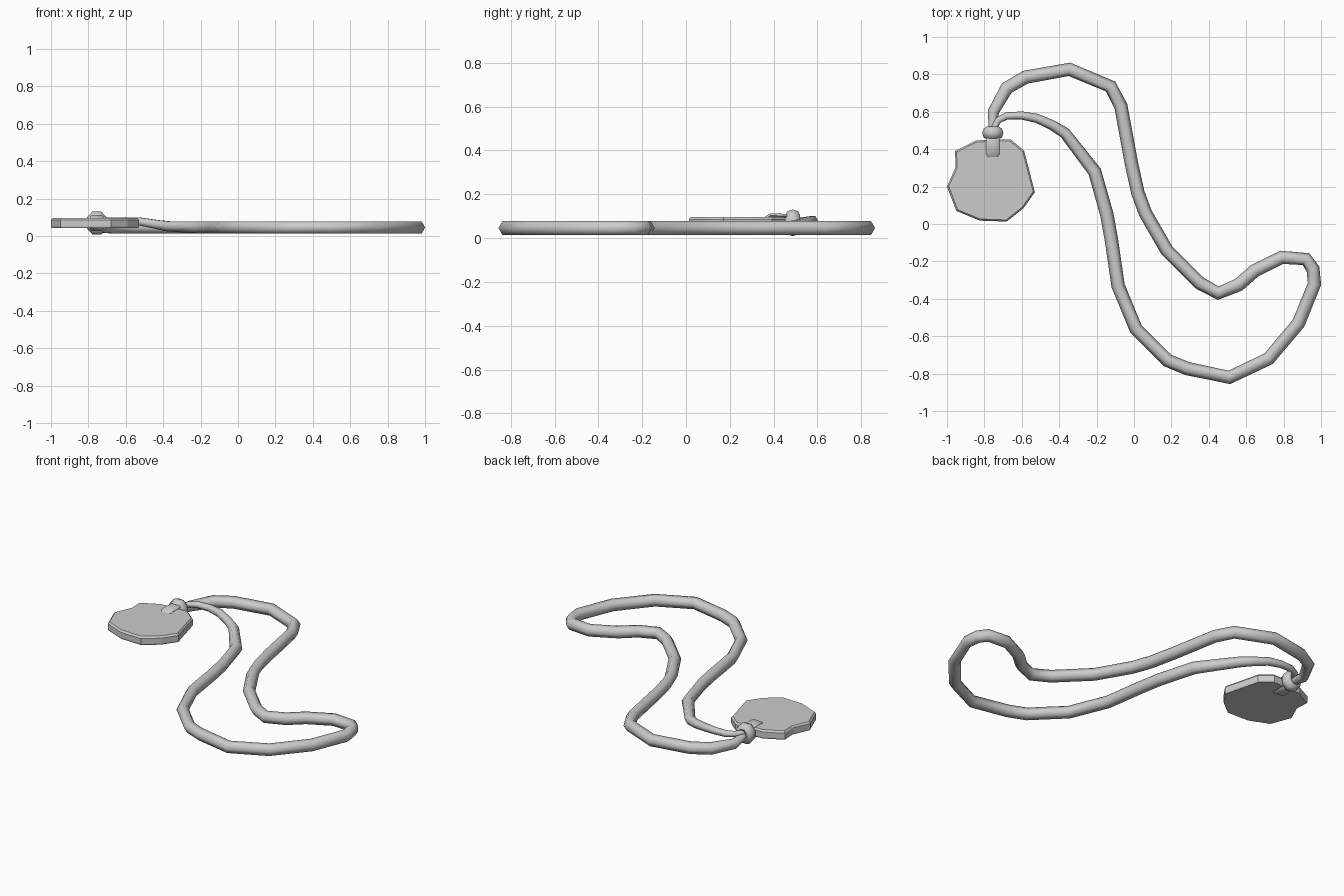
import bpy, bmesh, math
from mathutils import Vector

if "Cube" in bpy.data.objects:
    bpy.data.objects.remove(bpy.data.objects["Cube"])


def finish(name, bm, smooth_angle=None):
    bmesh.ops.recalc_face_normals(bm, faces=bm.faces)
    mesh = bpy.data.meshes.new(name)
    bm.to_mesh(mesh)
    bm.free()
    ob = bpy.data.objects.new(name, mesh)
    bpy.context.collection.objects.link(ob)
    if smooth_angle:
        bpy.ops.object.select_all(action='DESELECT')
        ob.select_set(True)
        bpy.context.view_layer.objects.active = ob
        bpy.ops.object.shade_smooth_by_angle(angle=math.radians(smooth_angle))
    return ob


def sweep(bm, path, section, side=None, closed=False):
    """Sweep a section of (across, up) points along (position, scale) stations."""
    n, rings = len(path), []
    for i, (p, scale) in enumerate(path):
        a = path[(i - 1) % n][0] if closed or i else p
        b = path[(i + 1) % n][0] if closed or i < n - 1 else p
        t1 = (p - a).normalized()
        t2 = (b - p).normalized()
        t = (t1 + t2).normalized()
        across = side or t.cross(Vector((0, 0, 1))).normalized()
        up = across.cross(t)
        rings.append([bm.verts.new(p + (across * u + up * v) * scale) for u, v in section])
    m = len(section)
    for i in range(n if closed else n - 1):
        r, s = rings[i], rings[(i + 1) % n]
        for j in range(m):
            k = (j + 1) % m
            bm.faces.new((r[j], r[k], s[k], s[j]))
    if not closed:
        bm.faces.new(rings[0])
        bm.faces.new(rings[-1])


# Cord: six-sided tube lying on the ground, thin end rising into the knot
flat = [(-.755, .50), (-.752, .60), (-.68, .727), (-.58, .785), (-.345, .827),
        (-.125, .735), (-.07, .63), (-.015, .33), (.02, .17), (.06, .06),
        (.175, -.14), (.35, -.315), (.45, -.37), (.56, -.325), (.645, -.25),
        (.79, -.178), (.92, -.188), (.957, -.24), (.965, -.32), (.88, -.53),
        (.72, -.72), (.51, -.82), (.285, -.773), (.18, -.73), (.01, -.56),
        (-.085, -.33), (-.12, -.09), (-.145, .05), (-.21, .28)]
cord = [(Vector((x, y, .046)), 1) for x, y in flat]
cord[0] = (Vector((-.755, .50, .06)), .6)
cord[1] = (cord[1][0], .85)
rising = [(-.37, .487, .052, .85), (-.44, .53, .063, .75), (-.52, .565, .077, .68),
          (-.60, .58, .082, .6), (-.68, .578, .082, .55), (-.725, .555, .082, .5),
          (-.755, .50, .08, .45)]
cord += [(Vector((x, y, z)), s) for x, y, z, s in rising]
hexagon = [(.036 * math.cos(i * math.pi / 3), .036 * math.sin(i * math.pi / 3)) for i in range(6)]
bm = bmesh.new()
sweep(bm, cord, hexagon)
finish("cord", bm, 65)

# Tag: irregular flat disc with a narrow bevelled top edge
outline = [(-.957, .39), (-.845, .447), (-.66, .453), (-.588, .393), (-.53, .17),
           (-.59, .085), (-.68, .013), (-.825, .018), (-.95, .07), (-1, .2), (-.953, .305)]
centre = Vector((-.76, .235))
bm = bmesh.new()
rings = []
for z, f in ((.044, .985), (.052, 1), (.086, 1), (.097, .96)):
    pts = [centre + (Vector(p) - centre) * f for p in outline]
    rings.append([bm.verts.new((p.x, p.y, z)) for p in pts])
n = len(outline)
for lo, hi in zip(rings, rings[1:]):
    for i in range(n):
        j = (i + 1) % n
        bm.faces.new((lo[i], lo[j], hi[j], hi[i]))
bm.faces.new(rings[0])
bm.faces.new(rings[-1])
finish("tag", bm)

# Strap: flat loop of cord passing through the tag and into the knot
loop = [(.49, .088), (.455, .101), (.385, .103), (.365, .09), (.365, .048),
        (.385, .036), (.455, .038), (.49, .052)]
strap_section = [(-.037, 0), (-.026, .01), (.026, .01), (.037, 0), (.026, -.01), (-.026, -.01)]
bm = bmesh.new()
sweep(bm, [(Vector((-.755, y, z)), 1) for y, z in loop], strap_section,
      side=Vector((1, 0, 0)), closed=True)
finish("strap_loop", bm, 40)

# Knot: thick ring wrapped around the cord ends
bm = bmesh.new()
ring = []
for i in range(8):
    a = math.pi / 8 + i * math.pi / 4
    ring.append((Vector((-.755 + .033 * math.cos(a), .487, .07 + .038 * math.sin(a))), 1))
bead = [(.034 * math.cos(i * math.pi / 4), .028 * math.sin(i * math.pi / 4)) for i in range(8)]
sweep(bm, ring, bead, side=Vector((0, 1, 0)), closed=True)
finish("knot", bm, 50)
